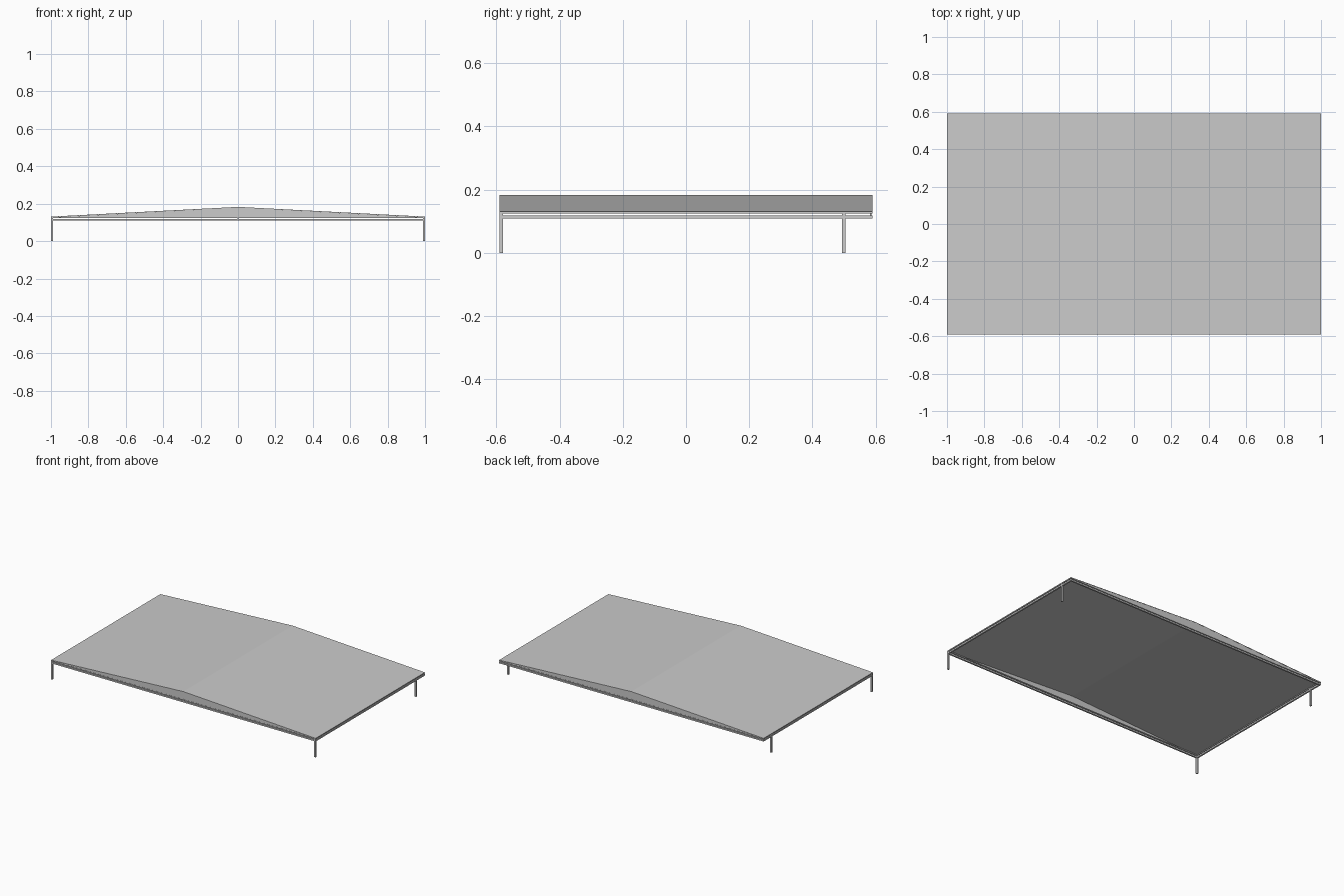
import bpy, bmesh

if "Cube" in bpy.data.objects:
    bpy.data.objects.remove(bpy.data.objects["Cube"])

X, Y = 1.0, 0.59          # half extents
EAVE, RIDGE = 0.131, 0.183
T = 0.011                 # tube thickness


def mesh_object(name, bm):
    bmesh.ops.recalc_face_normals(bm, faces=bm.faces)
    me = bpy.data.meshes.new(name)
    bm.to_mesh(me)
    bm.free()
    ob = bpy.data.objects.new(name, me)
    bpy.context.collection.objects.link(ob)
    return ob


def box(name, lo, hi):
    bm = bmesh.new()
    bmesh.ops.create_cube(bm, size=1)
    for v in bm.verts:
        for i in range(3):
            v.co[i] = lo[i] if v.co[i] < 0 else hi[i]
    return mesh_object(name, bm)


def extrude_y(name, profile, y0, y1):
    """Prism from an x-z outline."""
    bm = bmesh.new()
    face = bm.faces.new([bm.verts.new((x, y0, z)) for x, z in profile])
    ext = bmesh.ops.extrude_face_region(bm, geom=[face])["geom"]
    moved = [g for g in ext if isinstance(g, bmesh.types.BMVert)]
    bmesh.ops.translate(bm, verts=moved, vec=(0, y1 - y0, 0))
    return mesh_object(name, bm)


# thin gabled roof sheet, open below
t = 0.003
extrude_y("roof", [(-X, EAVE), (0, RIDGE), (X, EAVE),
                   (X, EAVE - t), (0, RIDGE - t), (-X, EAVE - t)], -Y, Y)

# closed gable ends
for name, y in (("front", -Y + 0.001), ("back", Y - 0.003)):
    extrude_y(name + "_gable", [(-X + T, EAVE - t), (X - T, EAVE - t), (0, RIDGE - t)],
              y, y + 0.002)

# long front and back rails: lower beam, slim upper beam, centre spacer
for name, y in (("front", -Y), ("back", Y - T)):
    box(name + "_lower_rail", (-X, y, 0.109), (X, y + T, 0.119))
    box(name + "_upper_rail", (-X, y, 0.124), (X, y + T, 0.13))
    box(name + "_spacer", (-0.003, y + 0.003, 0.119), (0.003, y + 0.008, 0.124))

# side rails and legs; the back legs are set in from the edge
for side, x in (("left", -X), ("right", X - T)):
    box(side + "_lower_rail", (x, -Y + T, 0.109), (x + T, Y - T, 0.119))
    box(side + "_upper_rail", (x, -Y + T, 0.124), (x + T, Y - T, 0.129))
    for end, y in (("front", -Y), ("back", 0.494)):
        box(f"{end}_{side}_leg", (x, y, 0), (x + T, y + T, 0.126))
